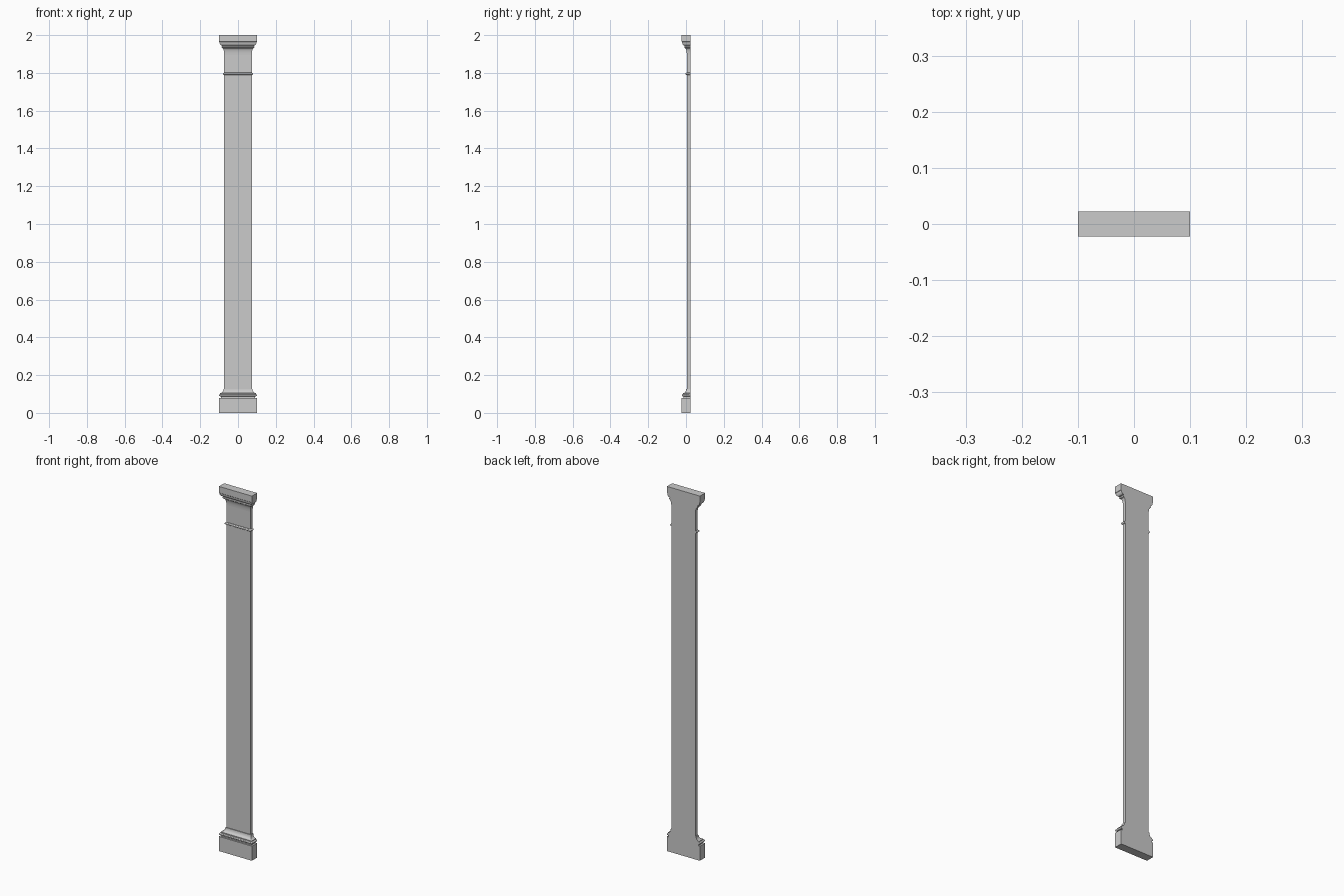
import bpy, bmesh, math

if "Cube" in bpy.data.objects:
    bpy.data.objects.remove(bpy.data.objects["Cube"])

BACK = 0.0225          # flat wall side
SHAFT = 0.073          # half width of the shaft
BLOCK = 0.1            # half width of plinth and abacus


def arc(cx, cz, rx, rz, a0, a1, n=6):
    """Elliptical moulding points (half width, height)."""
    pts = []
    for i in range(n + 1):
        a = math.radians(a0 + (a1 - a0) * i / n)
        pts.append((cx + rx * math.cos(a), cz + rz * math.sin(a)))
    return pts


def moulding(name, profile, cap_bottom=False, cap_top=False):
    """Run a profile around the left, front and right sides; the back stays flat."""
    bm = bmesh.new()
    rings = []
    for w, z in profile:
        front = BACK - 0.045 + (BLOCK - w)
        rings.append([bm.verts.new(p) for p in
                      ((-w, front, z), (w, front, z), (w, BACK, z), (-w, BACK, z))])
    for a, b in zip(rings, rings[1:]):
        for i in range(4):
            j = (i + 1) % 4
            bm.faces.new((a[i], a[j], b[j], b[i]))
    if cap_bottom:
        bm.faces.new(rings[0][::-1])
    if cap_top:
        bm.faces.new(rings[-1])
    mesh = bpy.data.meshes.new(name)
    bm.to_mesh(mesh)
    bm.free()
    ob = bpy.data.objects.new(name, mesh)
    bpy.context.collection.objects.link(ob)
    bpy.ops.object.select_all(action='DESELECT')
    ob.select_set(True)
    bpy.context.view_layer.objects.active = ob
    bpy.ops.object.shade_smooth_by_angle(angle=math.radians(35))


# plinth block
moulding("plinth", [(BLOCK, 0), (BLOCK, 0.08), (0.091, 0.08), (0.091, 0.088)], cap_bottom=True)

# base moulding: small bead, then a sloping cove up to the shaft
moulding("base_moulding",
         [(0.091, 0.088)] + arc(0.095, 0.0935, 0.005, 0.0055, -90, 90)
         + [(0.094, 0.1)] + arc(0.094, 0.127, 0.017, 0.023, 270, 180)
         + [(SHAFT, 0.127)])

# plain shaft
moulding("shaft", [(SHAFT, 0.127), (SHAFT, 1.789)])

# thin necking ring
moulding("necking_ring", [(SHAFT, 1.789)] + arc(0.074, 1.795, 0.006, 0.006, -90, 90)
         + [(SHAFT, 1.801)])

# neck flaring into the capital
moulding("neck", [(SHAFT, 1.801), (SHAFT, 1.895)]
         + arc(0.082, 1.895, 0.009, 0.035, 180, 90) + [(0.082, 1.932)])

# capital: bead, cove and top block
moulding("capital",
         [(0.082, 1.932)] + arc(0.082, 1.937, 0.005, 0.005, -90, 90)
         + [(0.085, 1.943)] + arc(0.085, 1.963, 0.013, 0.019, -90, 0)
         + [(BLOCK, 1.965), (BLOCK, 2.0)], cap_top=True)
